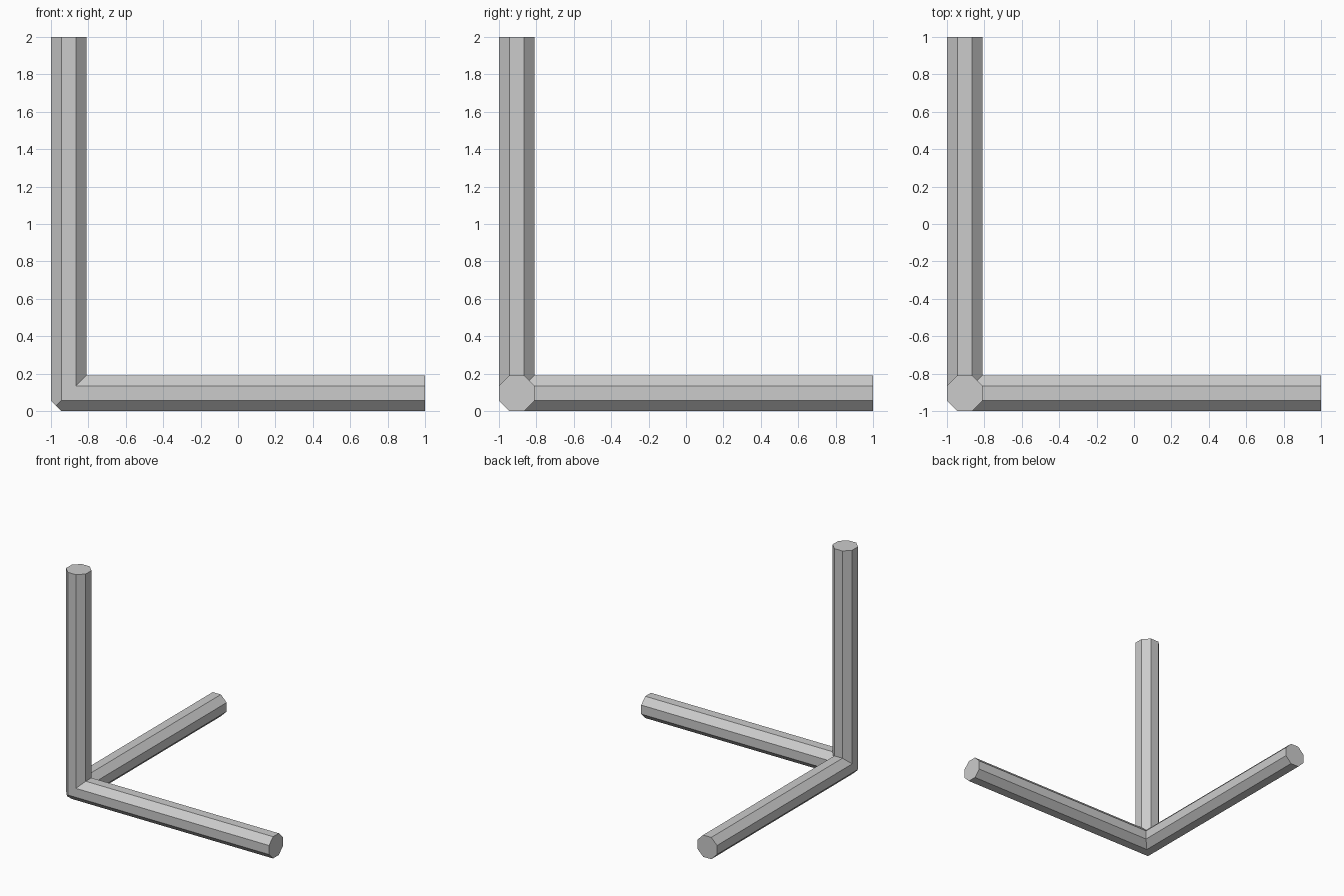
import bpy, bmesh
from mathutils import Vector

if "Cube" in bpy.data.objects:
    bpy.data.objects.remove(bpy.data.objects["Cube"])

LENGTH = 2.0                      # bar length
W = 0.19                          # bar width across flats
C = W * 0.2929                    # chamfer of the regular octagon
D = W - C
ORIGIN = Vector((-1, -1, 0))      # outer corner of the three bars

OCTAGON = [(C, 0), (D, 0), (W, C), (W, D), (D, W), (C, W), (0, D), (0, C)]

bm = bmesh.new()


def vert(axis, t, u, v):
    """Point at distance t along the axis, (u, v) in the cross-section."""
    p = [0, 0, 0]
    p[axis], p[(axis + 1) % 3], p[(axis + 2) % 3] = t, u, v
    return bm.verts.new(ORIGIN + Vector(p))


def mitre(axis, u, v):
    """Point where the bar meets its neighbours at the corner."""
    return vert(axis, max(u, v), u, v)


def add_bar(axis):
    for i, a in enumerate(OCTAGON):
        b = OCTAGON[(i + 1) % 8]
        ring = [vert(axis, LENGTH, *a), vert(axis, LENGTH, *b), mitre(axis, *b)]
        # chamfers facing the inner and outer corner end in a three-way point
        if i in (3, 7):
            ring.append(mitre(axis, (a[0] + b[0]) / 2, (a[1] + b[1]) / 2))
        ring.append(mitre(axis, *a))
        bm.faces.new(ring)
    # flat end cap
    bm.faces.new([vert(axis, LENGTH, *p) for p in OCTAGON])


# three mitred octagonal bars along x, y and z
for axis in range(3):
    add_bar(axis)

# weld into one closed body and merge the flush L-shaped flats
bmesh.ops.remove_doubles(bm, verts=bm.verts, dist=1e-4)
bmesh.ops.recalc_face_normals(bm, faces=bm.faces)
bmesh.ops.dissolve_limit(bm, angle_limit=0.01, verts=bm.verts, edges=bm.edges)

mesh = bpy.data.meshes.new("three_axis_corner_frame")
bm.to_mesh(mesh)
bm.free()
obj = bpy.data.objects.new("three_axis_corner_frame", mesh)
bpy.context.collection.objects.link(obj)
